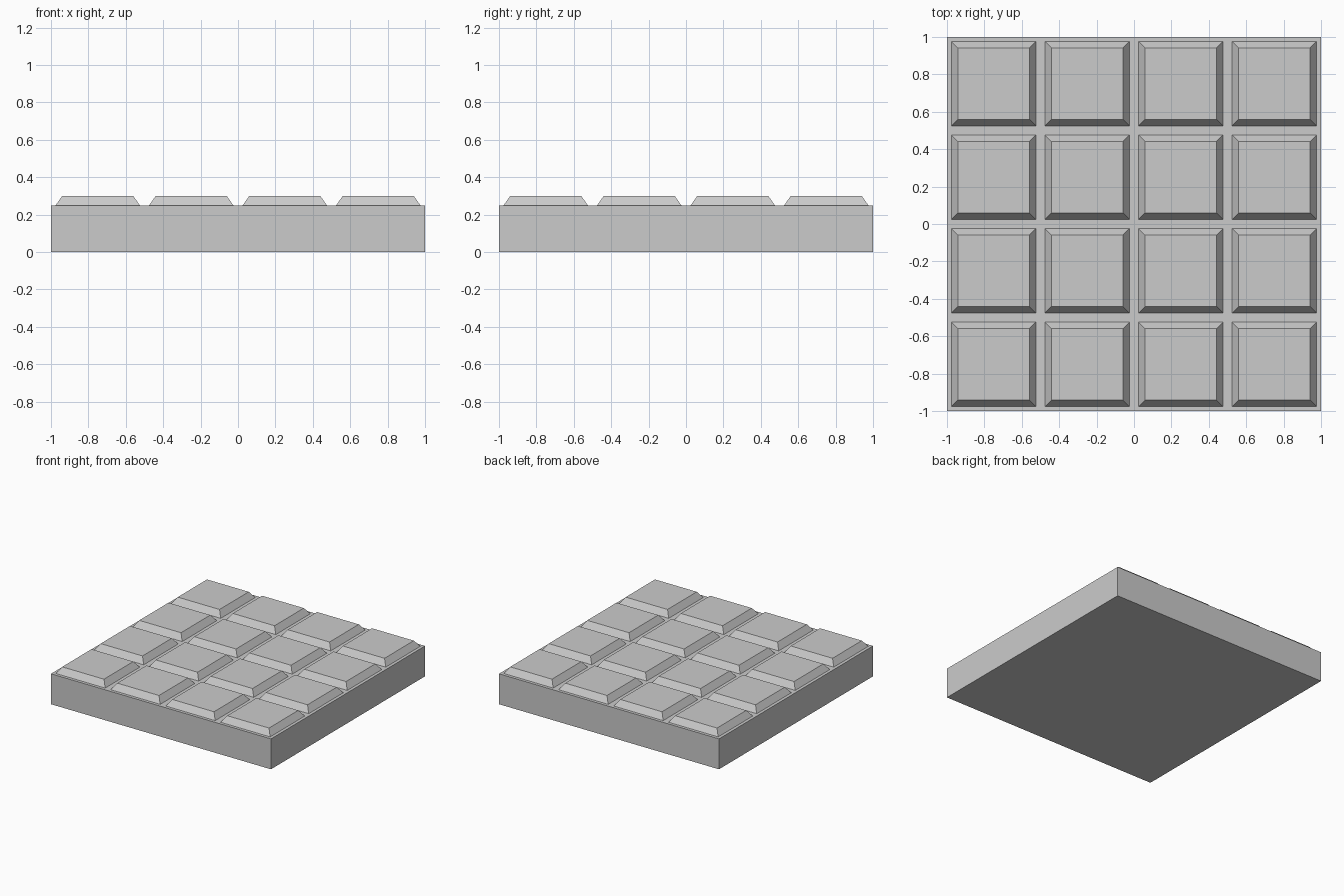
import bpy, bmesh

if "Cube" in bpy.data.objects:
    bpy.data.objects.remove(bpy.data.objects["Cube"])

BASE_H, TILE_H = 0.25, 0.05
GAP, BEVEL = 0.025, 0.035   # half groove width, slope width of a tile

bm = bmesh.new()

# Top surface: 4 x 4 cells
bmesh.ops.create_grid(bm, x_segments=4, y_segments=4, size=1.0)
bmesh.ops.translate(bm, verts=bm.verts, vec=(0, 0, BASE_H))
cells = bm.faces[:]
rim = [e for e in bm.edges if e.is_boundary]

# Slab sides and underside
side = bmesh.ops.extrude_edge_only(bm, edges=rim)["geom"]
for v in side:
    if isinstance(v, bmesh.types.BMVert):
        v.co.z = 0
bmesh.ops.contextual_create(bm, geom=[e for e in bm.edges if e.is_boundary])

# Raised tiles with sloped sides
bmesh.ops.inset_individual(bm, faces=cells, thickness=GAP, use_even_offset=True)
bmesh.ops.inset_individual(bm, faces=cells, thickness=BEVEL, depth=TILE_H,
                           use_even_offset=True)
bmesh.ops.recalc_face_normals(bm, faces=bm.faces)

mesh = bpy.data.meshes.new("tiled_slab")
bm.to_mesh(mesh)
bm.free()
bpy.context.collection.objects.link(bpy.data.objects.new("tiled_slab", mesh))
